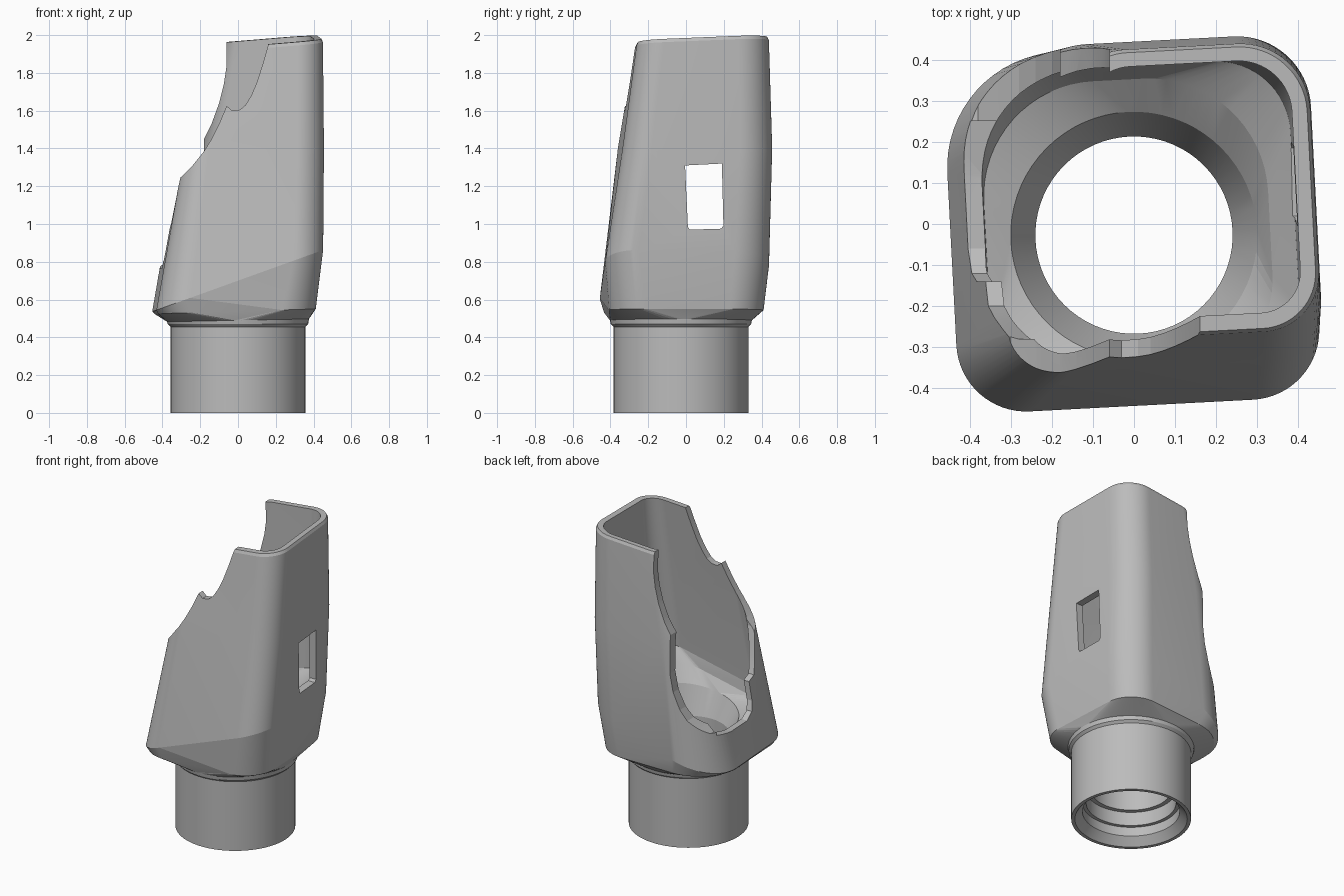
import bpy, bmesh, math

if "Cube" in bpy.data.objects:
    bpy.data.objects.remove(bpy.data.objects["Cube"])

grey = bpy.data.materials.new("plain grey")
grey.use_nodes = True
grey.diffuse_color = (0.5, 0.5, 0.5, 1)
grey.node_tree.nodes["Principled BSDF"].inputs["Base Color"].default_value = (0.5, 0.5, 0.5, 1)

SEG = 16                      # segments per rounded corner
TWIST = math.radians(3)       # housing is turned slightly against the axes
TUBE_Y = -0.027               # centre of the round tube


def box_ring(x0, x1, y0, y1, radii, z, zx=0, zy=0):
    """Rounded rectangle, corners in order back right, back left, front left, front right."""
    pts = []
    for i, r in enumerate(radii):
        cx = x1 - r if i in (0, 3) else x0 + r
        cy = y1 - r if i < 2 else y0 + r
        for k in range(SEG + 1):
            a = math.pi / 2 * (i + k / SEG)
            x, y = cx + r * math.cos(a), cy + r * math.sin(a)
            x, y = (x * math.cos(TWIST) - y * math.sin(TWIST),
                    x * math.sin(TWIST) + y * math.cos(TWIST))
            pts.append((x, y, z + zx * x + zy * y))
    return pts


def round_ring(r, z, zx=0):
    pts = []
    for i in range(4):
        for k in range(SEG + 1):
            # even spacing, with as many points as a box ring
            a = math.pi / 2 * (i + (k + 0.5) / (SEG + 1))
            x = r * math.cos(a)
            pts.append((x, TUBE_Y + r * math.sin(a), z + zx * x))
    return pts


def make_object(name, bm):
    bmesh.ops.recalc_face_normals(bm, faces=bm.faces)
    mesh = bpy.data.meshes.new(name)
    bm.to_mesh(mesh)
    bm.free()
    ob = bpy.data.objects.new(name, mesh)
    bpy.context.collection.objects.link(ob)
    mesh.materials.append(grey)
    return ob


def prism(name, profile, axis, lo, hi):
    """Extrude a two-axis profile with z up along x or y."""
    bm = bmesh.new()
    place = (lambda u, v, t: (t, u, v)) if axis == "x" else (lambda u, v, t: (u, t, v))
    a = [bm.verts.new(place(u, v, lo)) for u, v in profile]
    b = [bm.verts.new(place(u, v, hi)) for u, v in profile]
    bm.faces.new(a)
    bm.faces.new(b)
    for i in range(len(a)):
        j = (i + 1) % len(a)
        bm.faces.new((a[i], a[j], b[j], b[i]))
    return make_object(name, bm)


# Closed shell: up the outside, over the rim, down the inside
rim = dict(z=1.95, zx=0.08, zy=0.045)
rings = [
    # tube and flared shoulder
    round_ring(0.357, 0), round_ring(0.357, 0.455), round_ring(0.372, 0.47),
    round_ring(0.376, 0.49, 0.02),
    box_ring(-0.437, 0.40, -0.42, 0.40, (0.19, 0.28, 0.17, 0.19), 0.538, 0.03),
    # slanted crease, then the tapering housing
    box_ring(-0.447, 0.437, -0.442, 0.427, (0.19, 0.28, 0.17, 0.17), 0.70, 0.36),
    box_ring(-0.292, 0.445, -0.352, 0.443, (0.18, 0.2, 0.12, 0.15), 1.4),
    box_ring(-0.15, 0.443, -0.278, 0.425, (0.17, 0.15, 0.11, 0.14), 1.932, 0.08, 0.045),
    box_ring(-0.142, 0.435, -0.27, 0.417, (0.165, 0.145, 0.105, 0.135), **rim),
    # inside wall
    box_ring(-0.11, 0.398, -0.232, 0.383, (0.13, 0.12, 0.09, 0.10), **rim),
    box_ring(-0.25, 0.398, -0.31, 0.393, (0.15, 0.17, 0.09, 0.12), 1.4),
    box_ring(-0.365, 0.392, -0.368, 0.385, (0.18, 0.25, 0.13, 0.14), 0.88, 0.25),
    # slanted floor, funnel and stepped bore
    box_ring(-0.362, 0.33, -0.362, 0.352, (0.29, 0.28, 0.13, 0.22), 0.81, 0.25),
    round_ring(0.30, 0.745, 0.17), round_ring(0.24, 0.59), round_ring(0.24, 0.2),
    round_ring(0.268, 0.2), round_ring(0.268, 0.11), round_ring(0.29, 0.11),
    round_ring(0.29, 0.05), round_ring(0.335, 0),
]
bm = bmesh.new()
loops = [[bm.verts.new(p) for p in ring] for ring in rings]
for a, b in zip(loops, loops[1:] + loops[:1]):
    for i in range(len(a)):
        j = (i + 1) % len(a)
        bm.faces.new((a[i], a[j], b[j], b[i]))
bmesh.ops.triangulate(bm, faces=bm.faces)
body = make_object("nozzle_body", bm)

# Scalloped cut in the front wall
front_cut = prism("front_cutter", [
    (0.165, 2.3), (0.16, 1.95), (0.135, 1.86), (0.10, 1.75), (0.07, 1.68),
    (0.04, 1.63), (0.01, 1.605), (-0.03, 1.60), (-0.06, 1.625), (-0.10, 1.53),
    (-0.14, 1.45), (-0.18, 1.385), (-0.24, 1.31), (-0.30, 1.25), (-0.8, 1.24),
    (-0.8, 2.3)], "y", -0.8, -0.2)

# Curved cut running down the back wall and around its corner
back_cut = prism("back_cutter", [
    (-0.06, 2.3), (-0.06, 1.84), (-0.075, 1.74), (-0.10, 1.64), (-0.14, 1.53),
    (-0.18, 1.45), (-0.18, 1.2), (-0.2, 1.08), (-0.24, 0.97), (-0.28, 0.90),
    (-0.33, 0.85), (-0.38, 0.805), (-0.8, 0.78), (-0.8, 2.3)], "y", -0.08, 0.8)

# U-shaped opening in the side wall
side_cut = prism("side_cutter", [
    (-0.28, 2.3), (-0.28, 1.27), (-0.23, 1.08), (-0.20, 1.0), (-0.14, 0.98),
    (-0.14, 0.86), (-0.12, 0.80), (-0.06, 0.765), (0.12, 0.765), (0.25, 0.785),
    (0.25, 2.3)], "x", -0.8, -0.061)

# Small window in the opposite wall
window_cut = prism("window_cutter", [
    (0.02, 0.97), (0.185, 0.975), (0.198, 0.99), (0.19, 1.32), (-0.005, 1.31),
    (0.01, 0.985)], "x", 0.15, 0.8)

bpy.context.view_layer.objects.active = body
for cutter in (front_cut, back_cut, side_cut, window_cut):
    cutter.hide_render = True
    mod = body.modifiers.new(cutter.name, "BOOLEAN")
    mod.operation = "DIFFERENCE"
    mod.solver = "EXACT"
    mod.object = cutter
    bpy.ops.object.modifier_apply(modifier=mod.name)
    bpy.data.objects.remove(cutter)

bpy.ops.object.select_all(action="DESELECT")
body.select_set(True)
bpy.ops.object.shade_smooth_by_angle(angle=math.radians(9))
